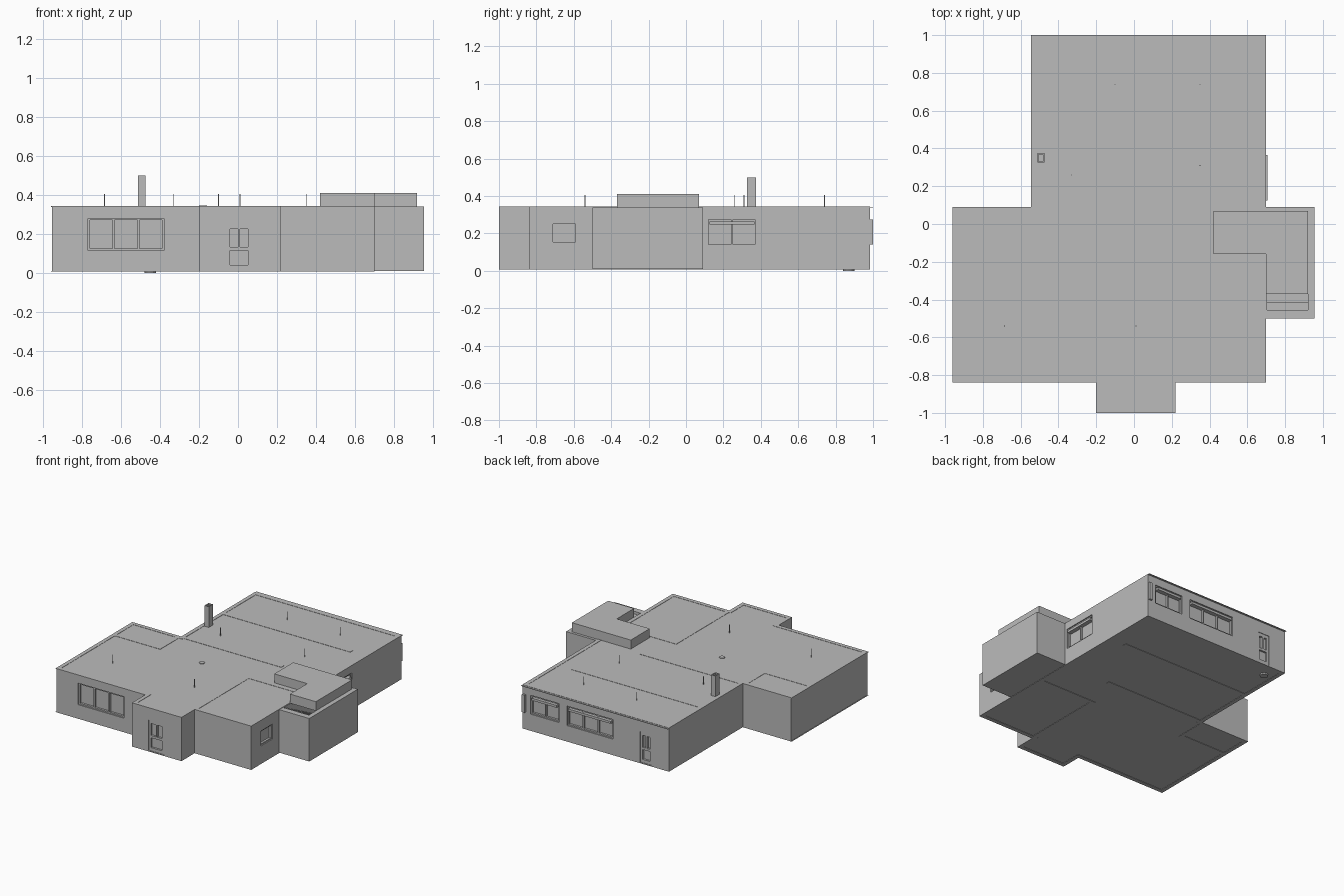
import bpy, bmesh
from mathutils import Vector

if "Cube" in bpy.data.objects:
    bpy.data.objects.remove(bpy.data.objects["Cube"])

plaster = bpy.data.materials.new("plain_grey")
plaster.use_nodes = True
plaster.diffuse_color = (0.5, 0.5, 0.5, 1)
plaster.node_tree.nodes["Principled BSDF"].inputs["Base Color"].default_value = (0.5, 0.5, 0.5, 1)

FLOOR, TOP = 0.01, 0.34


def finish(name, bm):
    bmesh.ops.recalc_face_normals(bm, faces=bm.faces)
    mesh = bpy.data.meshes.new(name)
    bm.to_mesh(mesh)
    bm.free()
    mesh.materials.append(plaster)
    obj = bpy.data.objects.new(name, mesh)
    bpy.context.collection.objects.link(obj)
    return obj


def add_box(bm, lo, hi):
    lo, hi = Vector(lo), Vector(hi)
    verts = bmesh.ops.create_cube(bm, size=1)["verts"]
    for v in verts:
        v.co = (lo + hi) / 2 + v.co * (hi - lo)


def boxes(name, pairs):
    bm = bmesh.new()
    for lo, hi in pairs:
        add_box(bm, lo, hi)
    return finish(name, bm)


def prism(name, outline, z0, z1):
    bm = bmesh.new()
    face = bm.faces.new([bm.verts.new((x, y, z0)) for x, y in outline])
    new = bmesh.ops.extrude_face_region(bm, geom=[face])["geom"]
    for v in new:
        if isinstance(v, bmesh.types.BMVert):
            v.co.z = z1
    return finish(name, bm)


def on_wall(side, u0, u1, z0, z1, d0, d1):
    """Box on a wall: u runs along it, z is height, d is distance outwards."""
    axis, plane, sign = {"front": ("y", -0.84, -1), "porch": ("y", -1.0, -1),
                         "back": ("y", 0.985, 1), "right": ("x", 0.70, 1)}[side]
    a, b = sorted((plane + sign * d0, plane + sign * d1))
    if axis == "y":
        return (u0, a, z0), (u1, b, z1)
    return (a, u0, z0), (b, u1, z1)


# House body and stair block
body = prism("house_body", [
    (-0.2, -1), (0.22, -1), (0.22, -0.84), (0.7, -0.84), (0.7, -0.5), (0.955, -0.5),
    (0.955, 0.09), (0.7, 0.09), (0.7, 0.985), (-0.545, 0.985), (-0.545, 0.09),
    (-0.955, 0.09), (-0.955, -0.84), (-0.2, -0.84)], FLOOR, TOP)

# Openings: name, wall, span along the wall, sill, head, number of panes, blind
windows = [
    ("front_window", "front", -0.77, -0.38, 0.115, 0.28, 3, False),
    ("side_window", "right", -0.72, -0.58, 0.145, 0.26, 1, False),
    ("rear_side_window", "right", 0.11, 0.38, 0.13, 0.285, 2, True),
    ("back_small_window", "back", 0.39, 0.63, 0.135, 0.28, 2, True),
    ("back_wide_window", "back", -0.07, 0.32, 0.13, 0.28, 3, True),
]
doors = [("front_door", "porch", -0.06, 0.07, 0.25), ("back_door", "back", -0.4, -0.3, 0.25)]

holes = [on_wall(s, a, b, lo, hi, -0.025, 0.02) for _, s, a, b, lo, hi, _, _ in windows]
holes += [on_wall(s, a, b, 0.015, hi, -0.02, 0.02) for _, s, a, b, hi in doors]
holes.append(((0.705, -0.455, 0.08), (0.92, 0.05, 0.5)))
cutter = boxes("opening_cutter", holes)
cutter.hide_render = True
cut = body.modifiers.new("openings", "BOOLEAN")
cut.operation, cut.solver, cut.object = "DIFFERENCE", "EXACT", cutter
bpy.context.view_layer.objects.active = body
bpy.ops.object.modifier_apply(modifier=cut.name)
bpy.data.objects.remove(cutter)

# Window frames, mullions and blinds
for name, side, a, b, lo, hi, panes, blind in windows:
    t = 0.01
    parts = [on_wall(side, a, b, z, z + t, -0.024, -0.008) for z in (lo, hi - t)]
    for i in range(panes + 1):
        u = a + (b - a - t) * i / panes
        parts.append(on_wall(side, u, u + t, lo + t, hi - t, -0.024, -0.008))
    boxes(name + "_frame", parts)
    if blind:
        boxes(name + "_blind", [on_wall(side, a + 0.015, b - 0.015, 0.247, 0.265, -0.024, 0.008)])

# Doors with two upper panes and a lower panel
for name, side, a, b, hi in doors:
    mid, t = (a + b) / 2, 0.018
    parts = [on_wall(side, u, u + t, 0.015, hi, -0.019, -0.004) for u in (a, b - t)]
    parts += [on_wall(side, a + t, b - t, z, z + h, -0.019, -0.004)
              for z, h in ((hi - 0.025, 0.025), (0.115, 0.018), (0.015, 0.025))]
    parts.append(on_wall(side, mid - 0.006, mid + 0.006, 0.133, hi - 0.025, -0.019, -0.004))
    boxes(name, parts)

# Narrow box beside the back corner
boxes("corner_box", [on_wall("back", 0.67, 0.695, 0.14, 0.275, 0, 0.015)])

# Thin roof sheet that overhangs the back and the left end
roof = [(-0.2, -1), (0.22, -1), (0.22, -0.84), (0.7, -0.84), (0.7, 1), (-0.545, 1),
        (-0.545, 0.09), (-0.96, 0.09), (-0.96, -0.84), (-0.2, -0.84)]
prism("roof_sheet", roof, TOP - 0.002, TOP + 0.001)

# Wall heads and feet: the wall layout traced above the roof and below the floor
W = 0.015
inset = []
for i, p in enumerate(roof):
    p = Vector(p)
    e0 = (p - Vector(roof[i - 1])).normalized()
    e1 = (Vector(roof[(i + 1) % len(roof)]) - p).normalized()
    inset.append(p + W * (Vector((-e0.y, e0.x)) + Vector((-e1.y, e1.x))))
runs = list(zip(inset, inset[1:] + inset[:1]))
runs += [((-0.53, 0.09), (0.3, 0.09)), ((-0.53, 0.57), (0.55, 0.57)),
         ((-0.94, -0.15), (-0.56, -0.15)), ((-0.56, -0.15), (-0.56, 0.07)),
         ((0.22, -0.82), (0.22, -0.19)), ((0.22, -0.19), (0.68, -0.19))]
for name, z0, z1 in (("wall_heads", TOP, TOP + 0.003), ("wall_feet", FLOOR - 0.003, FLOOR)):
    boxes(name, [((min(p[0], q[0]) - W, min(min(p[1], q[1]) - W, 0.95), z0),
                  (max(p[0], q[0]) + W, min(max(p[1], q[1]) + W, 0.985), z1)) for p, q in runs])

# Stair flight and its raised corner roof
boxes("stair_steps", [((0.705, -0.455 + 0.043 * i, 0.08), (0.92, -0.412 + 0.043 * i, 0.32 - 0.022 * i))
                      for i in range(10)])
prism("stair_roof", [(0.42, -0.16), (0.7, -0.16), (0.7, -0.37), (0.92, -0.37),
                     (0.92, 0.07), (0.42, 0.07)], TOP, 0.41)

# Open chimney shaft
x0, x1, y0, y1, t = -0.512, -0.475, 0.325, 0.375, 0.006
boxes("chimney", [((x0, y0, TOP), (x1, y0 + t, 0.5)), ((x0, y1 - t, TOP), (x1, y1, 0.5)),
                  ((x0, y0 + t, TOP), (x0 + t, y1 - t, 0.5)),
                  ((x1 - t, y0 + t, TOP), (x1, y1 - t, 0.5))])

# Thin roof rods
r = 0.002
boxes("roof_rods", [((x - r, y - r, TOP), (x + r, y + r, 0.405)) for x, y in
                    ((0.01, -0.54), (-0.1, 0.74), (0.35, 0.74), (0.35, 0.31),
                     (-0.33, 0.26), (-0.685, -0.54))])


# Round roof vent and floor drain
def disc(name, x, y, z0, z1, radius):
    bm = bmesh.new()
    bmesh.ops.create_cone(bm, cap_ends=True, segments=12, radius1=radius, radius2=radius, depth=z1 - z0)
    bmesh.ops.translate(bm, verts=bm.verts, vec=(x, y, (z0 + z1) / 2))
    finish(name, bm)


disc("roof_vent", -0.18, -0.18, TOP, TOP + 0.006, 0.02)
disc("floor_drain", -0.45, 0.87, 0, FLOOR, 0.03)
